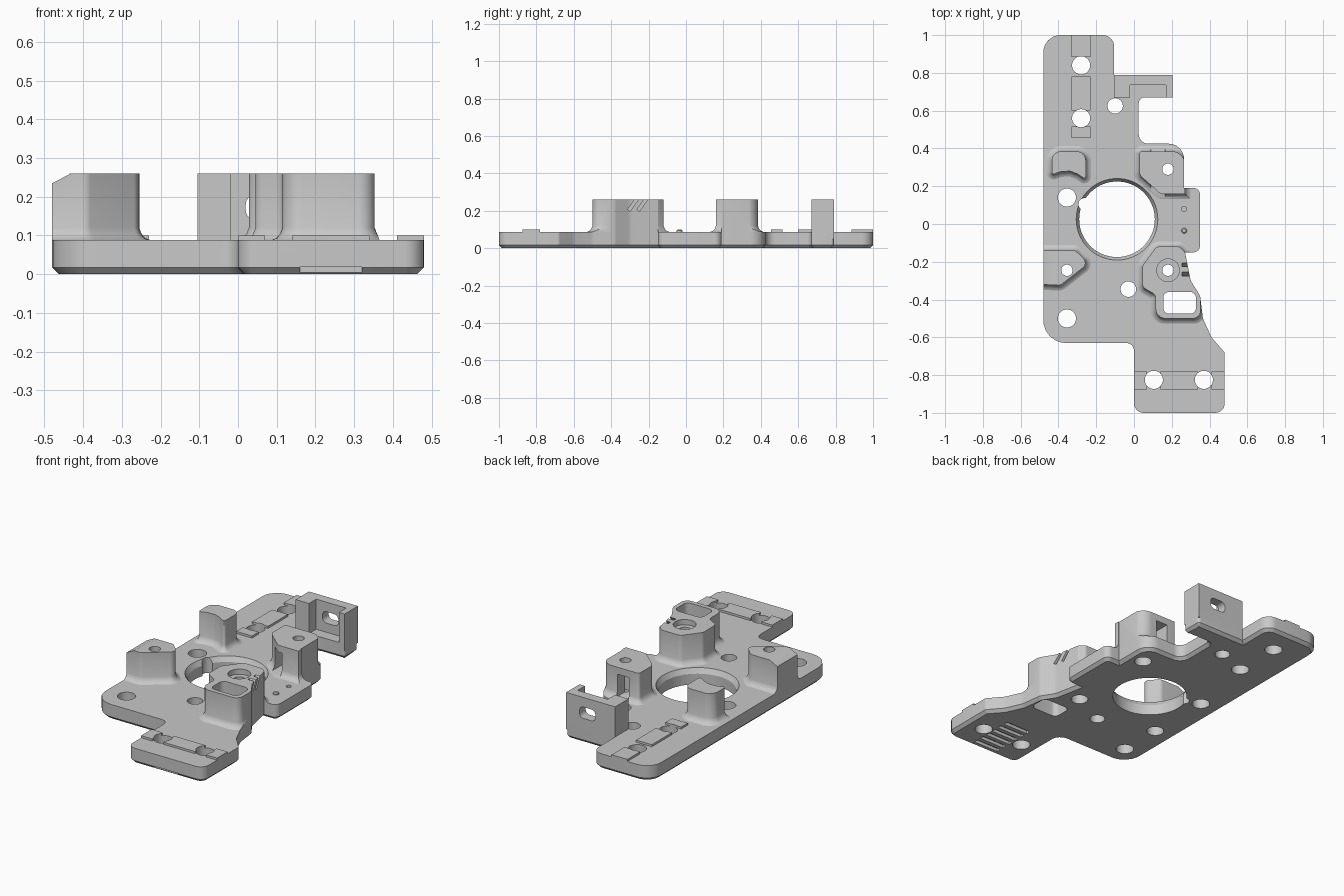
import bpy, bmesh, math
from mathutils import Vector

old = bpy.data.objects.get("Cube")
if old:
    bpy.data.objects.remove(old, do_unlink=True)

grey = bpy.data.materials.new("plain grey")
grey.use_nodes = True
colour = (0.58, 0.58, 0.58, 1)
grey.diffuse_color = colour
grey.node_tree.nodes["Principled BSDF"].inputs["Base Color"].default_value = colour

THICK, TOP = 0.088, 0.26


def rounded(corners, steps=6):
    """Outline from (x, y, radius) corners, with an arc at each corner."""
    out = []
    for i, (x, y, r) in enumerate(corners):
        p = Vector((x, y))
        if not r:
            out.append(p)
            continue
        a = (Vector(corners[i - 1][:2]) - p).normalized()
        b = (Vector(corners[(i + 1) % len(corners)][:2]) - p).normalized()
        half = a.angle(b) / 2
        centre = p + (a + b).normalized() * (r / math.sin(half))
        start = p + a * (r / math.tan(half)) - centre
        end = p + b * (r / math.tan(half)) - centre
        for k in range(steps + 1):
            out.append(centre + start.lerp(end, k / steps).normalized() * r)
    return out


def circle(x, y, r, sides=32):
    turn = math.tau / sides
    return [Vector((x + r * math.cos(i * turn), y + r * math.sin(i * turn))) for i in range(sides)]


def offset(points, d):
    """Move a counter-clockwise outline outwards by d."""
    out = []
    for i, p in enumerate(points):
        a = (p - points[i - 1]).normalized()
        b = (points[(i + 1) % len(points)] - p).normalized()
        n = Vector((a.y + b.y, -a.x - b.x)).normalized()
        out.append(p + n * d / max(0.5, n.dot(Vector((a.y, -a.x)))))
    return out


def prism(name, points, levels):
    """Loft an outline through (height, offset) levels."""
    area = sum(points[i - 1].x * p.y - points[i - 1].y * p.x for i, p in enumerate(points))
    if area < 0:
        points = points[::-1]
    bm = bmesh.new()
    rings = [[bm.verts.new((*p, z)) for p in offset(points, d)] for z, d in levels]
    bm.faces.new(rings[0][::-1])
    bm.faces.new(rings[-1])
    for low, high in zip(rings, rings[1:]):
        for i in range(len(low)):
            bm.faces.new((low[i - 1], low[i], high[i], high[i - 1]))
    mesh = bpy.data.meshes.new(name)
    bm.to_mesh(mesh)
    bm.free()
    mesh.materials.append(grey)
    obj = bpy.data.objects.new(name, mesh)
    bpy.context.collection.objects.link(obj)
    return obj


def box(name, x0, x1, y0, y1, z0, z1):
    pts = [Vector(p) for p in ((x0, y0), (x1, y0), (x1, y1), (x0, y1))]
    return prism(name, pts, [(z0, 0), (z1, 0)])


def boolean(obj, tool, operation="DIFFERENCE", keep=False):
    bpy.context.view_layer.objects.active = obj
    mod = obj.modifiers.new("cut", "BOOLEAN")
    mod.operation, mod.object, mod.solver = operation, tool, "EXACT"
    bpy.ops.object.modifier_apply(modifier=mod.name)
    if not keep:
        bpy.data.objects.remove(tool, do_unlink=True)


def drill(objs, points, levels=((-0.1, 0), (0.4, 0))):
    for obj in objs:
        boolean(obj, prism("cutter", points, levels))


# Base plate with a chamfered underside
outline = rounded([
    (-.48, 1, .09), (-.48, -.63, .12), (0, -.63, .04), (0, -1, .05), (.48, -1, .05),
    (.48, -.68, .02), (.41, -.6, .08), (.365, -.5, .08), (.35, -.38, .04), (.3, -.3, .08),
    (.27, -.15, 0), (.35, -.15, .035), (.35, .19, .035), (.265, .19, 0),
    (.265, .425, .08), (.025, .425, .05), (.025, .67, .03), (.205, .67, .01),
    (.205, .79, .015), (-.105, .79, 0), (-.105, 1, .06)])
plate = prism("base_plate", outline, [(0, -.017), (.017, 0), (THICK, 0)])
limit = prism("outline_limit", outline, [(-1, 0), (1, 0)])


# Posts with flared feet, trimmed to the plate edge
def post(name, corners):
    flare = [(.075, .028), (THICK, .028), (.093, .016), (.104, .006), (.12, 0), (TOP, 0)]
    obj = prism(name, rounded(corners), flare)
    boolean(obj, limit, "INTERSECT", keep=True)
    return obj


right_post = post("front_right_post", [
    (-.49, -.14, 0), (-.49, -.32, 0), (-.39, -.325, .03), (-.255, -.22, .03),
    (-.26, -.19, .02), (-.31, -.14, .03)])
post("back_right_post", [
    (-.435, .385, .05), (-.435, .26, .01), (-.39, .277, .03), (-.34, .28, .03),
    (-.3, .265, .03), (-.255, .235, .01), (-.255, .385, .05)])
window_post = post("back_left_post", [
    (.028, .385, .015), (.028, .26, .04), (.14, .16, .03), (.27, .16, 0), (.27, .385, .07)])
pocket_post = post("front_left_post", [
    (.12, -.12, .03), (.045, -.22, .03), (.045, -.335, .03), (.115, -.375, .03),
    (.115, -.5, .05), (.353, -.5, .04), (.353, -.385, .03), (.302, -.3, .08),
    (.272, -.15, .01), (.24, -.12, .02)])
bpy.data.objects.remove(limit, do_unlink=True)

# Sloped outer edge on the front right post
wedge = box("wedge", -.05, .08, -.5, .0, 0, .1)
wedge.location = (-.48, 0, .235)
wedge.rotation_euler.y = -math.radians(27)
boolean(right_post, wedge)

# Window through the back left post, and angled slots in the front left post
boolean(window_post, box("cutter", .09, .165, .1, .5, .092, .22))
for y in (-.265, -.215):
    slot = box("cutter", -.03, .03, -.008, .008, -.07, .05)
    slot.location = (.285, y, TOP)
    slot.rotation_euler.x = -math.radians(35)
    boolean(pocket_post, slot)

# Bracket with a pocket and a window
bracket = box("bracket", -.105, .205, .67, .79, .05, TOP)
boolean(bracket, box("cutter", -.02, .17, .6, .735, .04, .3))
window = prism("cutter", rounded([
    (.02, .14, .025), (.12, .14, .025), (.12, .205, .025), (.02, .205, .025)]), [(-.1, 0), (.1, 0)])
window.rotation_euler.x = math.pi / 2
window.location.y = .76
boolean(bracket, window)

# Large bore with a chamfered rim and a side notch
drill([plate], circle(-.09, .025, .2, 64), [(-.1, 0), (.06, 0), (.08, .012), (.1, .022)])
drill([plate], circle(-.262, .105, .032, 24))

# Raised pads around the end mounting holes
pads = [box("back_pad", -.33, -.23, y0, y1, .08, .1) for y0, y1 in ((.455, .515), (.6, .78), (.885, 1))]
pads += [box("front_pad", x0, x1, -.875, -.78, .08, .1) for x0, x1 in ((0, .07), (.14, .34), (.41, .48))]

# Mounting holes
pad_holes = [(-.28, .84), (-.28, .56), (.105, -.825), (.37, -.825)]
for x, y in pad_holes:
    drill([plate] + pads, circle(x, y, .048))
for x, y, r in ((-.355, .14, .048), (-.355, -.5, .048), (-.1, .625, .041), (-.03, -.345, .041)):
    drill([plate], circle(x, y, r))

# Screw holes through the posts
for obj, x, y in ((right_post, -.355, -.245), (window_post, .18, .29), (pocket_post, .18, -.245)):
    drill([plate], circle(x, y, .046))
    drill([obj], circle(x, y, .03))
drill([pocket_post], circle(.18, -.245, .06), [(TOP - .03, 0), (.3, 0)])

# Rectangular opening through the front left post
opening = rounded([(.155, -.475, .03), (.328, -.475, .03), (.328, -.36, .03), (.155, -.36, .03)])
drill([plate, pocket_post], opening)

# Locating pin and its small hole
prism("locating_pin", circle(.265, -.035, .015, 16), [(.08, 0), (.095, 0), (.1, -.005)])
drill([plate], circle(.265, .08, .014, 16), [(.05, 0), (.1, 0)])

# Grooves across the underside of the front leg
for i in range(7):
    y = -1 + i * .05
    boolean(plate, box("cutter", .16, .32, y - .013, y + .013, -.05, .018))

# Smooth shading with sharp edges
bpy.ops.object.select_all(action="DESELECT")
for obj in bpy.context.scene.objects:
    if obj.type == "MESH":
        obj.select_set(True)
        bpy.context.view_layer.objects.active = obj
bpy.ops.object.shade_smooth_by_angle(angle=math.radians(30))
